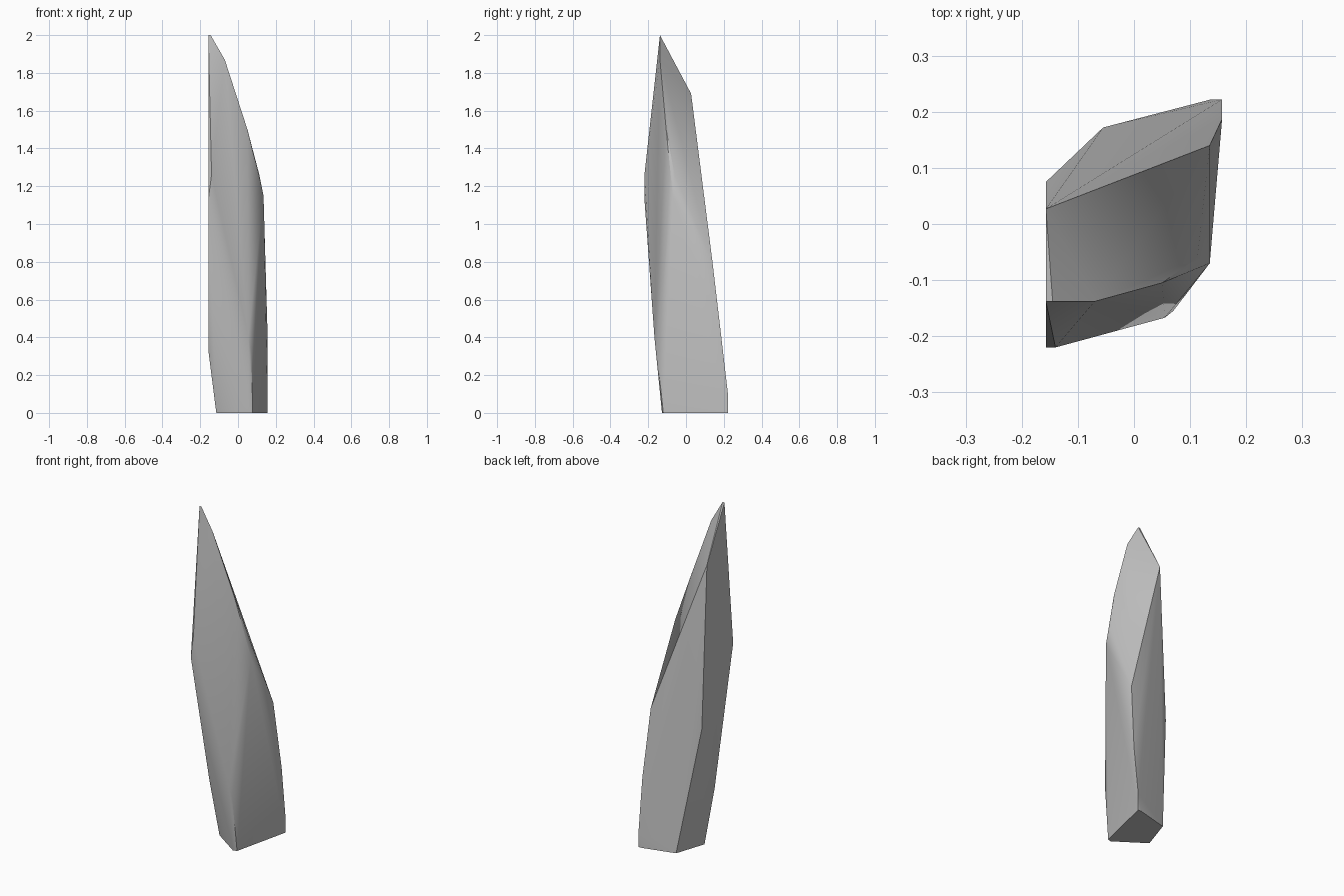
import bpy
import bmesh
import math

cube = bpy.data.objects.get("Cube")
if cube:
    bpy.data.objects.remove(cube, do_unlink=True)

# Plain light grey stone
stone = bpy.data.materials.new("light_grey_stone")
stone.use_nodes = True
grey = (0.53, 0.53, 0.53, 1)
stone.diffuse_color = grey
stone.node_tree.nodes["Principled BSDF"].inputs["Base Color"].default_value = grey

# Corners of the shard, from the foot to the tip
foot = [(-.115, -.01, 0), (-.055, .172, 0), (.137, .222, 0), (.157, .222, 0),
        (.078, -.12, 0), (.055, -.127, 0)]
lower = [(.157, .222, .1), (.157, .187, .4), (-.157, -.045, .33),
         (.055, -.167, .4), (.07, -.155, .33)]
middle = [(-.157, .075, .73), (.135, .14, .8), (-.157, -.22, 1.13),
          (-.14, -.22, 1.26), (.135, -.07, 1.15)]
upper = [(.113, -.06, 1.26), (.05, -.105, 1.5), (-.157, .027, 1.69),
         (-.07, -.138, 1.87)]
tip = [(-.157, -.138, 2), (-.145, -.138, 2)]

# Faceted shard wrapped round the corners
bm = bmesh.new()
for p in foot + lower + middle + upper + tip:
    bm.verts.new(p)
bmesh.ops.convex_hull(bm, input=bm.verts)
loose = [v for v in bm.verts if not v.link_faces]
bmesh.ops.delete(bm, geom=loose, context="VERTS")
bmesh.ops.dissolve_limit(bm, angle_limit=math.radians(2), verts=bm.verts, edges=bm.edges)
bmesh.ops.recalc_face_normals(bm, faces=bm.faces)
mesh = bpy.data.meshes.new("stone_shard")
bm.to_mesh(mesh)
bm.free()
mesh.materials.append(stone)

shard = bpy.data.objects.new("stone_shard", mesh)
bpy.context.collection.objects.link(shard)
bpy.context.view_layer.objects.active = shard
shard.select_set(True)
bpy.ops.object.shade_smooth_by_angle(angle=math.radians(30))
